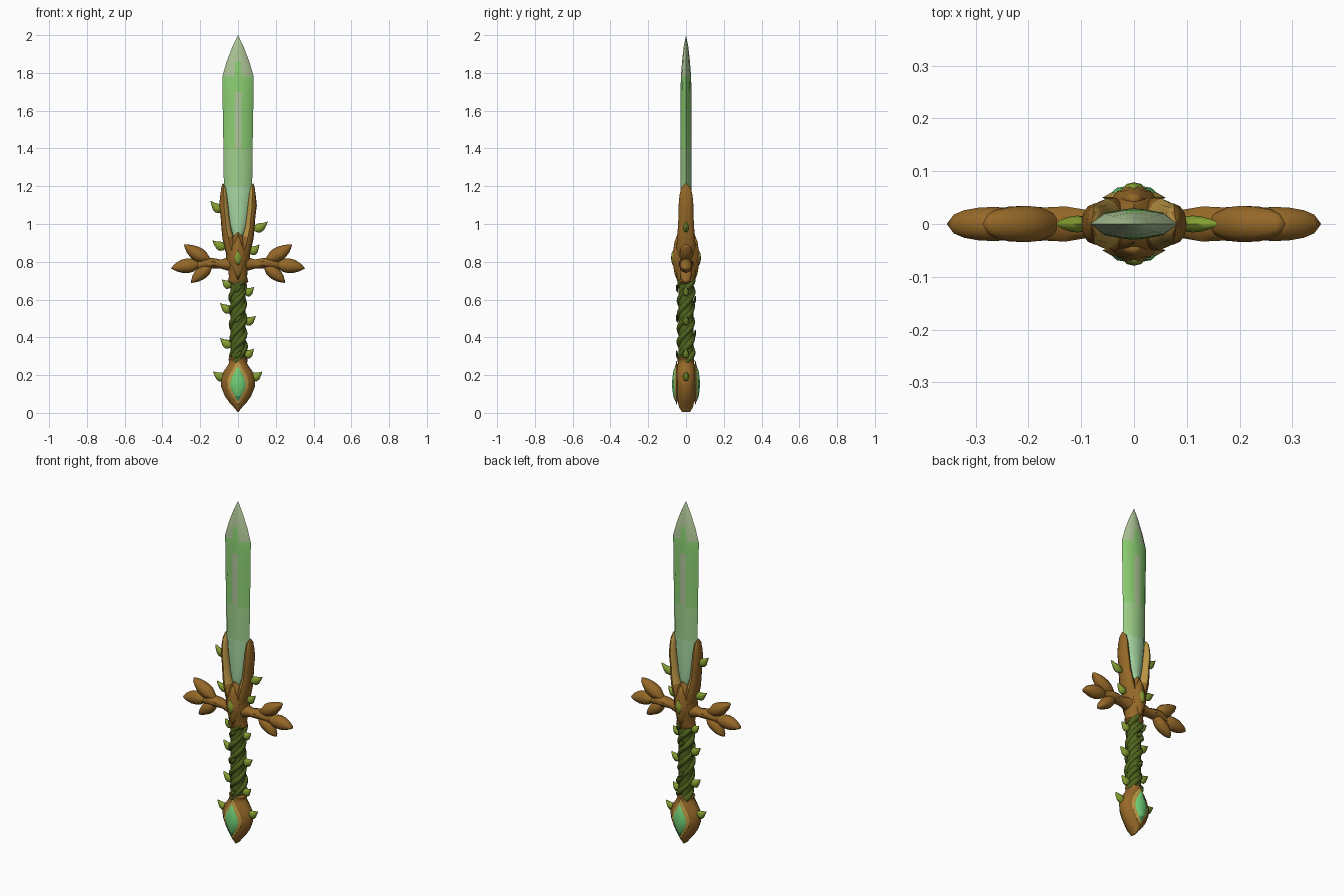
import bpy, bmesh, math
from mathutils import Vector


def material(name, rgb):
    m = bpy.data.materials.new(name)
    m.diffuse_color = (*rgb, 1)
    return m


BROWN = material("bark brown", (0.30, 0.138, 0.021))
TAN = material("light wood", (0.50, 0.31, 0.06))
VINE = material("dark vine", (0.078, 0.125, 0.012))
LEAF = material("leaf green", (0.23, 0.34, 0.03))
BLADE = material("blade green", (0.26, 0.62, 0.17))
SOFT = material("soft blade green", (0.34, 0.62, 0.25))
PALE = material("pale blade", (0.42, 0.56, 0.31))
MINT = material("mint blade", (0.38, 0.68, 0.36))
GEM = material("gem green", (0.16, 0.62, 0.18))
DEEP = material("deep gem", (0.07, 0.30, 0.12))


def circle(n):
    return [(math.cos(2 * math.pi * i / n), math.sin(2 * math.pi * i / n)) for i in range(n)]


def sweep(name, stations, section, mats, rule=None, angle=40):
    """Skin a section along stations of (point, half width, half depth)."""
    pts = [Vector(s[0]) for s in stations]
    bm = bmesh.new()
    rings = []
    for i, (p, w, d) in enumerate(stations):
        t = (pts[min(i + 1, len(pts) - 1)] - pts[max(i - 1, 0)]).normalized()
        side = Vector((0, 1, 0)).cross(t).normalized()
        depth = t.cross(side)
        rings.append([bm.verts.new(pts[i] + side * u * w + depth * v * d) for u, v in section])
    n = len(section)
    for a, b in zip(rings, rings[1:]):
        for k in range(n):
            bm.faces.new((a[k], a[(k + 1) % n], b[(k + 1) % n], b[k]))
    bm.faces.new(rings[0])
    bm.faces.new(rings[-1])
    bmesh.ops.remove_doubles(bm, verts=bm.verts, dist=0.0002)
    bmesh.ops.recalc_face_normals(bm, faces=bm.faces)
    bm.normal_update()
    if rule:
        for f in bm.faces:
            f.material_index = rule(f.calc_center_median(), f.normal)
    me = bpy.data.meshes.new(name)
    bm.to_mesh(me)
    bm.free()
    for m in mats:
        me.materials.append(m)
    ob = bpy.data.objects.new(name, me)
    bpy.context.collection.objects.link(ob)
    bpy.ops.object.select_all(action='DESELECT')
    ob.select_set(True)
    bpy.context.view_layer.objects.active = ob
    bpy.ops.object.shade_smooth_by_angle(angle=math.radians(angle))
    return ob


LEAF_SHAPE = [(0, 0.25), (0.1, 0.5), (0.25, 0.88), (0.42, 1), (0.6, 0.92), (0.78, 0.65),
              (0.91, 0.3), (1, 0)]
ALMOND = [(0, 0), (0.15, 0.38), (0.32, 0.8), (0.48, 1), (0.66, 0.8), (0.84, 0.38), (1, 0)]


def leaf(name, base, tip, w, d, mats, shape=LEAF_SHAPE, bend=0, rule=None, sides=8, angle=50):
    a, b = Vector(base), Vector(tip)
    off = Vector((0, 0, -bend))
    st = [(a.lerp(b, t) + off * math.sin(math.pi * t), w * r, d * math.sqrt(r)) for t, r in shape]
    return sweep(name, st, circle(sides), mats, rule, angle)


# Blade: flattened section with bevels and a central ridge
half = [(1, 0), (0.68, 0.72), (0.24, 0.93), (0, 1), (-0.24, 0.93), (-0.68, 0.72)]
blade_section = half + [(-u, -v) for u, v in half]
blade_rows = [(0.90, 0.01, 0.02), (0.95, 0.035, 0.026), (1.0, 0.05, 0.028), (1.1, 0.065, 0.03),
              (1.2, 0.075, 0.03), (1.4, 0.077, 0.03), (1.55, 0.08, 0.03), (1.7, 0.082, 0.029),
              (1.78, 0.083, 0.027), (1.86, 0.06, 0.021), (1.94, 0.029, 0.012), (2.0, 0, 0)]


def blade_colour(c, n):
    if c.z < 1.2:
        return 3
    if c.z > 1.86 or (c.z > 1.78 and abs(c.x) > 0.027):
        return 2
    if c.z < 1.4:
        return 1
    return 2 if abs(c.x) < 0.02 and c.z < 1.7 else 0


sweep("blade", [((0, 0, z), w, d) for z, w, d in blade_rows], blade_section,
      [BLADE, SOFT, PALE, MINT], blade_colour, 50)

for s, side in ((-1, "left"), (1, "right")):
    # Wooden prongs clasping the blade, with a light inner rim
    prong = [(0.80, 0.0, 0.05, 0.045), (0.87, 0.005, 0.07, 0.05), (0.93, 0.022, 0.083, 0.048),
             (0.98, 0.036, 0.088, 0.043), (1.04, 0.044, 0.092, 0.04), (1.1, 0.05, 0.1, 0.039),
             (1.15, 0.057, 0.094, 0.035), (1.19, 0.064, 0.089, 0.026), (1.215, 0.078, 0.082, 0.004)]
    sweep(side + "_prong", [((s * (a + b) / 2, 0, z), (b - a) / 2, d) for z, a, b, d in prong],
          circle(12), [BROWN, TAN],
          lambda c, n: int(c.z > 0.95 and n.x * s < -0.35))

    # Guard arm and its three leaves
    arm = [(0.0, 0.79, 0.045, 0.045), (0.05, 0.788, 0.036, 0.038), (0.09, 0.788, 0.024, 0.028),
           (0.13, 0.792, 0.027, 0.035), (0.17, 0.793, 0.028, 0.033), (0.22, 0.78, 0.018, 0.02)]
    sweep(side + "_guard_arm", [((s * x, 0, z), w, d) for x, z, w, d in arm], circle(10), [BROWN])
    for label, base, tip, w, d, bend in (
            ("upper", (0.15, 0.81), (0.287, 0.892), 0.038, 0.036, 0.008),
            ("middle", (0.2, 0.785), (0.355, 0.765), 0.039, 0.034, -0.003),
            ("lower", (0.14, 0.78), (0.25, 0.688), 0.034, 0.034, -0.004)):
        leaf(f"{side}_{label}_guard_leaf", (s * base[0], 0, base[1]), (s * tip[0], 0, tip[1]),
             w, d, [BROWN], bend=bend, sides=10)

# Guard hub with layered pointed petals front and back
hub = [(0.68, 0.036, 0.036), (0.695, 0.055, 0.046), (0.72, 0.048, 0.05), (0.76, 0.052, 0.058),
       (0.82, 0.065, 0.062), (0.88, 0.056, 0.056), (0.93, 0.03, 0.045), (0.955, 0.006, 0.034)]
sweep("guard_hub", [((0, 0, z), w, d) for z, w, d in hub], circle(12), [BROWN])
# Pommel body
pommel = [(0.005, 0.003, 0.022), (0.03, 0.022, 0.038), (0.055, 0.046, 0.043), (0.09, 0.07, 0.05),
          (0.14, 0.09, 0.055), (0.18, 0.092, 0.056), (0.22, 0.076, 0.054), (0.255, 0.052, 0.046),
          (0.27, 0.046, 0.042), (0.285, 0.052, 0.044), (0.3, 0.03, 0.03)]
sweep("pommel", [((0, 0, z), w, d) for z, w, d in pommel], circle(14), [BROWN])

for s, side in ((-1, "front"), (1, "back")):
    leaf(side + "_guard_petal", (0, s * 0.046, 0.7), (0, s * 0.046, 0.945), 0.044, 0.024,
         [BROWN], ALMOND)
    leaf(side + "_guard_rim", (0, s * 0.062, 0.765), (0, s * 0.062, 0.875), 0.026, 0.012,
         [BROWN], ALMOND)
    leaf(side + "_guard_gem", (0, s * 0.068, 0.78), (0, s * 0.068, 0.862), 0.02, 0.011,
         [LEAF], ALMOND)
    leaf(side + "_pommel_rim", (0, s * 0.05, 0.04), (0, s * 0.05, 0.278), 0.06, 0.014,
         [TAN], ALMOND)
    leaf(side + "_pommel_gem", (0, s * 0.056, 0.06), (0, s * 0.056, 0.25), 0.046, 0.018,
         [GEM, DEEP], ALMOND, rule=lambda c, n: int(c.z < 0.1))

# Grip core and twisted vines
sweep("grip_core", [((0, 0, 0.27), 0.039, 0.039), ((0, 0, 0.71), 0.039, 0.039)], circle(12), [VINE])
for k in range(3):
    path = []
    for i in range(49):
        t = i / 48
        a = 2 * math.pi * (1.9 * t + k / 3)
        r = 0.033 + 0.003 * math.sin(t * 19 + 2 * k)
        w = 0.016 + 0.002 * math.sin(t * 27 + k)
        path.append(((r * math.cos(a), r * math.sin(a), 0.27 + 0.44 * t), w, w))
    sweep(f"grip_vine_{k + 1}", path, circle(7), [VINE], angle=60)

# Small leaves sprouting along both sides: (base x, base z, tip x, tip z)
sprouts = [(-0.085, 1.07, -0.147, 1.124), (0.085, 0.97, 0.159, 1.014), (-0.065, 0.875, -0.137, 0.914),
           (0.06, 0.85, 0.114, 0.892), (-0.035, 0.675, -0.085, 0.707), (0.035, 0.635, 0.085, 0.667),
           (-0.035, 0.54, -0.095, 0.582), (0.035, 0.48, 0.095, 0.514), (-0.035, 0.355, -0.095, 0.397),
           (0.035, 0.305, 0.084, 0.34), (-0.07, 0.185, -0.132, 0.22), (0.07, 0.185, 0.129, 0.22)]
SPROUT = [(0, 0.3), (0.15, 0.75), (0.35, 1), (0.55, 0.85), (0.75, 0.45), (0.9, 0.18), (1, 0)]
for i, (x0, z0, x1, z1) in enumerate(sprouts):
    leaf(f"sprout_leaf_{i + 1}", (x0, 0, z0), (x1, 0, z1), 0.025, 0.016, [LEAF], SPROUT, 0.008)
# Tiny leaves on the front and back of the grip
for i, (s, z) in enumerate(((-1, 0.66), (1, 0.6), (-1, 0.5), (1, 0.42), (-1, 0.31))):
    leaf(f"grip_leaf_{i + 1}", (0.015 * s, s * 0.045, z - 0.02), (-0.02 * s, s * 0.05, z + 0.02),
         0.011, 0.006, [VINE], sides=6)
